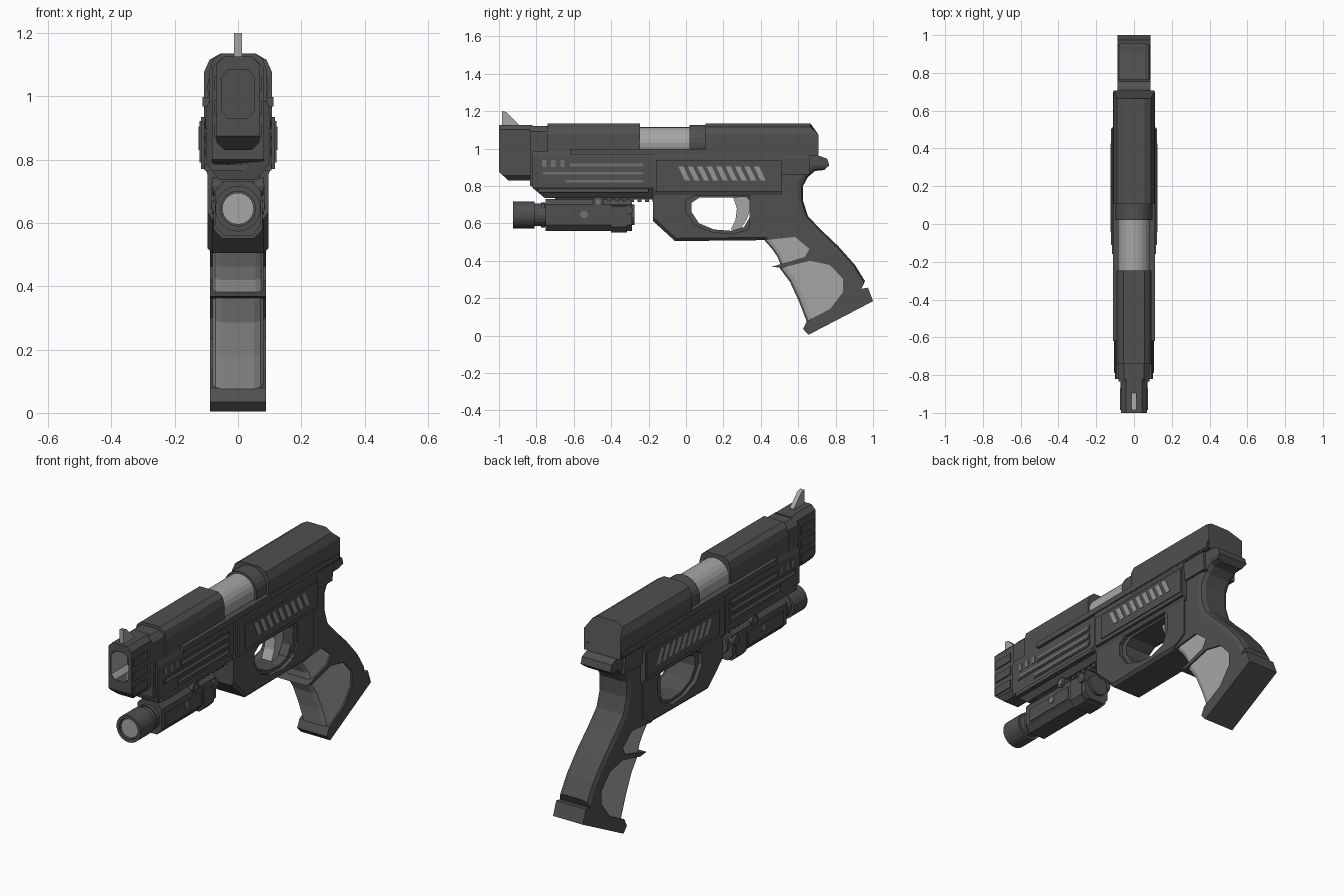
import bpy, bmesh, math
from mathutils import Matrix, Vector

def mat(name, v):
    m = bpy.data.materials.new(name)
    m.diffuse_color = (v, v, v, 1)
    return m

DARK = mat("dark_gunmetal", 0.08)
LIGHT = mat("light_grey", 0.38)
SLASH = mat("stripe_grey", 0.30)
VENT = mat("vent_grey", 0.17)

def finish(name, bm, m, recalc=True):
    if recalc:
        bmesh.ops.recalc_face_normals(bm, faces=bm.faces[:])
    me = bpy.data.meshes.new(name)
    bm.to_mesh(me)
    bm.free()
    me.materials.append(m)
    ob = bpy.data.objects.new(name, me)
    bpy.context.scene.collection.objects.link(ob)
    return ob

def loft(bm, a, b, caps=True):
    n = len(a)
    for i in range(n):
        j = (i + 1) % n
        bm.faces.new((a[i], a[j], b[j], b[i]))
    if caps:
        bm.faces.new(a[::-1])
        bm.faces.new(b)

def prism(name, pts, w, m=DARK, x=None, bevel=None, size=0.02, seg=1):
    """(y, z) outline extruded across x; bevel lists outline edges to round on both sides."""
    x0, x1 = (-w, w) if x is None else x
    bm = bmesh.new()
    a = [bm.verts.new((x0, y, z)) for y, z in pts]
    b = [bm.verts.new((x1, y, z)) for y, z in pts]
    loft(bm, a, b)
    bmesh.ops.recalc_face_normals(bm, faces=bm.faces[:])
    if bevel:
        n = len(pts)
        es = [bm.edges.get((r[i % n], r[(i + 1) % n])) for r in (a, b) for i in bevel]
        bmesh.ops.bevel(bm, geom=es, offset=size, segments=seg, profile=0.5, affect='EDGES')
    return finish(name, bm, m)

def section(name, half, y0, y1, m=DARK, tweak=None, caps=True):
    """Half (x, z) cross-section, top to bottom, mirrored and swept along y."""
    pts = half + [(-x, z) for x, z in reversed(half)]
    bm = bmesh.new()
    a = [bm.verts.new((x, y0, z)) for x, z in pts]
    b = [bm.verts.new((x, y1, z)) for x, z in pts]
    loft(bm, a, b, caps)
    if tweak:
        for v in bm.verts:
            tweak(v.co)
    return finish(name, bm, m)

def box(name, xs, ys, zs, m=DARK):
    y0, y1 = ys
    z0, z1 = zs
    return prism(name, [(y0, z0), (y1, z0), (y1, z1), (y0, z1)], 0, m, x=xs)

def cyl(name, axis, c, r, length, m=DARK, n=20, r2=None):
    bm = bmesh.new()
    bmesh.ops.create_cone(bm, cap_ends=True, segments=n, radius1=r, radius2=r2 or r, depth=length)
    rot = Matrix.Rotation(math.pi / 2, 4, 'Y' if axis == 'x' else 'X')
    bm.transform(Matrix.Translation(Vector(c)) @ rot)
    return finish(name, bm, m)

def cut(ob, cutter):
    mod = ob.modifiers.new("cut", 'BOOLEAN')
    mod.object, mod.operation, mod.solver = cutter, 'DIFFERENCE', 'EXACT'
    bpy.context.view_layer.objects.active = ob
    bpy.ops.object.modifier_apply(modifier=mod.name)
    bpy.data.objects.remove(cutter)

# slide: front and rear halves with the barrel showing between them
def rear_chamfer(co):
    if co.y > 0.7 and co.z > 1.1:
        co.y = 0.665
section("front_slide", [(0.055, 1.135), (0.08, 1.115), (0.092, 1.075), (0.092, 0.96)], -0.74, -0.245)
section("rear_slide", [(0.055, 1.135), (0.09, 1.115), (0.108, 1.075), (0.108, 0.96)], 0.105, 0.708,
        tweak=rear_chamfer)
cyl("barrel", 'y', (0, -0.11, 1.03), 0.085, 0.32, LIGHT, 24)
cyl("barrel_collar", 'y', (0, 0.065, 1.03), 0.097, 0.09, DARK, 24)
section("slide_rail", [(0.112, 0.998), (0.112, 0.968)], -0.62, 0.70)

# frame bodies
def nose_chamfer(co):
    if co.y < -0.8 and co.z < 0.74:
        co.y = -0.755
section("front_body", [(0.092, 0.985), (0.1, 0.96), (0.1, 0.79), (0.06, 0.735)], -0.82, -0.165,
        tweak=nose_chamfer)
section("middle_body", [(0.105, 0.975), (0.108, 0.95), (0.108, 0.78), (0.095, 0.75)], -0.18, 0.51)
section("rear_body", [(0.1, 0.975), (0.104, 0.95), (0.098, 0.86)], 0.50, 0.66)
box("body_step", (-0.106, 0.106), (-0.79, -0.2), (0.765, 0.785))

# muzzle block with bore
muzzle = prism("muzzle", [(-1, 1.126), (-1, 0.875), (-0.95, 0.83), (-0.82, 0.83), (-0.82, 1.126)],
               0.068, bevel=[2, 4], size=0.025)
bore = [(0.03, 1.085), (0.052, 1.06), (0.052, 0.955), (0.03, 0.93)]
cut(muzzle, section("bore_cutter", bore, -1.1, -0.86))
liner = section("bore_liner", [(x * 0.97, z) for x, z in bore], -0.998, -0.862, LIGHT, caps=False)
liner.data.flip_normals()
prism("muzzle_collar", [(-0.835, 1.12), (-0.835, 0.80), (-0.735, 0.78), (-0.735, 1.12)], 0.082,
      bevel=[3], size=0.03)
for s in (-1, 1):
    for z in (0.89, 0.965, 1.04):
        box("muzzle_rib", sorted((s * 0.06, s * 0.074)), (-0.985, -0.87), (z - 0.022, z + 0.022))
prism("front_sight", [(-0.985, 1.12), (-0.985, 1.2), (-0.96, 1.195), (-0.895, 1.13), (-0.895, 1.12)],
      0.012, LIGHT)

# side panels, slanted stripes and vents on both sides
for s in (-1, 1):
    def side(a, b):
        return tuple(sorted((s * a, s * b)))
    box("side_panel", side(0.1, 0.117), (-0.16, 0.51), (0.77, 0.935))
    box("stripe_panel", side(0.1, 0.122), (-0.11, 0.505), (0.79, 0.922))
    for i in range(9):
        y = -0.042 + i * 0.0505
        prism("stripe", [(y, 0.905), (y + 0.028, 0.905), (y + 0.064, 0.83), (y + 0.036, 0.83)], 0,
              SLASH, x=side(0.118, 0.1245))
    for y0, z in ((-0.62, 0.912), (-0.765, 0.868), (-0.645, 0.825)):
        box("vent_frame", side(0.095, 0.104), (y0 - 0.012, -0.22), (z - 0.016, z + 0.016))
        box("long_vent", side(0.1, 0.106), (y0, -0.23), (z - 0.007, z + 0.007), VENT)
    for y in (-0.758, -0.71, -0.66):
        box("short_vent", side(0.095, 0.103), (y - 0.011, y + 0.011), (0.9, 0.938), VENT)

# trigger guard with its opening, and trigger
guard = prism("trigger_guard", [(-0.176, 0.8), (-0.176, 0.612), (-0.059, 0.505), (0.41, 0.51),
                                (0.5, 0.56), (0.5, 0.8)], 0.096, bevel=[1, 2], size=0.015)
hole = [(0.03, 0.71), (0.03, 0.66), (0.07, 0.60), (0.15, 0.567), (0.24, 0.56), (0.31, 0.58),
        (0.345, 0.64), (0.345, 0.72), (0.32, 0.74), (0.07, 0.737)]
cut(guard, prism("guard_cutter", hole, 0.2))
def grow(k):
    return [(0.19 + (y - 0.19) * k, 0.65 + (z - 0.65) * k) for y, z in hole]
for s in (-1, 1):   # dished rim around the opening
    cut(guard, prism("rim_cutter", grow(1.18), 0, x=tuple(sorted((s * 0.075, s * 0.2)))))
prism("trigger", [(0.25, 0.745), (0.272, 0.68), (0.265, 0.62), (0.24, 0.568), (0.29, 0.568),
                  (0.325, 0.62), (0.345, 0.68), (0.335, 0.745)], 0.03, LIGHT)

# grip: dark spine with cut-out front, light inserts filling it
grip = [(0.34, 0.96), (0.717, 0.96), (0.755, 0.945), (0.766, 0.91), (0.738, 0.885), (0.69, 0.88),
        (0.652, 0.848), (0.626, 0.80), (0.626, 0.72), (0.652, 0.639), (0.717, 0.57), (0.813, 0.479),
        (0.904, 0.377), (0.957, 0.291), (0.938, 0.25), (0.973, 0.256), (1.0, 0.184), (0.655, 0.004),
        (0.626, 0.035), (0.647, 0.078), (0.77, 0.142), (0.84, 0.233), (0.84, 0.302), (0.77, 0.377),
        (0.663, 0.40), (0.51, 0.362), (0.46, 0.368), (0.635, 0.42), (0.66, 0.463), (0.583, 0.527),
        (0.417, 0.51), (0.34, 0.56)]
prism("grip", grip, 0.088, bevel=range(4, 13), size=0.03, seg=2)
prism("lower_grip_insert", [(0.50, 0.362), (0.556, 0.286), (0.605, 0.18), (0.645, 0.075), (0.78, 0.13),
                            (0.86, 0.233), (0.86, 0.31), (0.77, 0.39), (0.66, 0.41)], 0.08, LIGHT,
      bevel=[0, 1, 2], size=0.03, seg=2)
prism("upper_grip_insert", [(0.417, 0.512), (0.46, 0.463), (0.49, 0.42), (0.505, 0.38), (0.65, 0.415),
                            (0.68, 0.463), (0.59, 0.54)], 0.08, LIGHT,
      bevel=[0, 1, 2], size=0.025, seg=2)

# accessory rail teeth
box("accessory_rail", (-0.05, 0.05), (-0.7, -0.17), (0.728, 0.75))
for i in range(7):
    y = -0.42 + i * 0.04
    box("rail_tooth", (-0.055, 0.055), (y, y + 0.022), (0.715, 0.735))

# lamp under the barrel
section("lamp_body", [(0.045, 0.73), (0.072, 0.70), (0.072, 0.59), (0.045, 0.56)], -0.75, -0.29)
section("lamp_rear_block", [(0.05, 0.71), (0.078, 0.69), (0.078, 0.58), (0.05, 0.55)], -0.40, -0.315)
cyl("lamp_rear_cap", 'y', (0, -0.295, 0.645), 0.055, 0.04)
cyl("lamp_neck", 'y', (0, -0.78, 0.645), 0.06, 0.08)
cyl("lamp_ring", 'y', (0, -0.765, 0.645), 0.066, 0.02)
head = cyl("lamp_head", 'y', (0, -0.868, 0.645), 0.072, 0.116, n=24)
cut(head, cyl("lens_cutter", 'y', (0, -0.93, 0.645), 0.055, 0.04, n=24))
cyl("lamp_lens", 'y', (0, -0.912, 0.645), 0.05, 0.012, LIGHT, 24)
for s in (-1, 1):
    cyl("lamp_bolt", 'x', (s * 0.072, -0.545, 0.648), 0.02, 0.02, VENT, 12)
    cyl("clamp_knob", 'x', (s * 0.065, -0.47, 0.715), 0.028, 0.03, DARK, 12)
    cyl("clamp_bolt", 'x', (s * 0.078, -0.47, 0.715), 0.014, 0.012, VENT, 10)
    cyl("lamp_switch", 'x', (s * 0.07, -0.31, 0.67), 0.026, 0.03, DARK, 12)
    box("lamp_side_plate", tuple(sorted((s * 0.06, s * 0.077))), (-0.72, -0.42), (0.60, 0.67))
